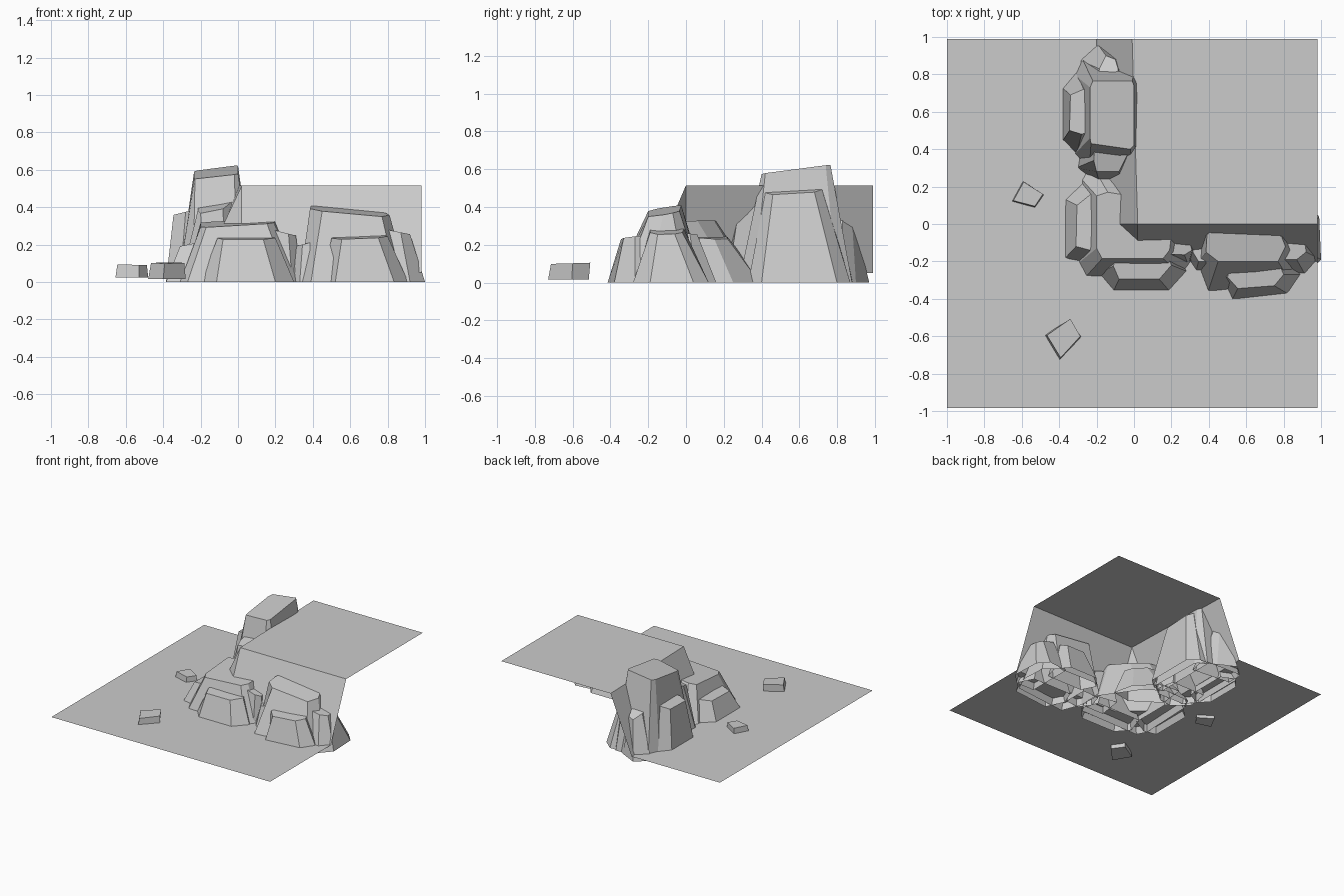
import bpy, bmesh

X0, X1, Y0, Y1 = -1.0, 0.98, -0.985, 0.99
LOW, HIGH = 0.05, 0.515


def finish(name, bm):
    me = bpy.data.meshes.new(name)
    bm.to_mesh(me)
    bm.free()
    ob = bpy.data.objects.new(name, me)
    bpy.context.collection.objects.link(ob)
    return ob


def rock(name, base, top, z, tilt=(0, 0), z0=0.0, closed=False):
    """Tapered block: base outline lofted to a tilted top; the underside is open unless closed."""
    bm = bmesh.new()
    cx = sum(p[0] for p in top) / len(top)
    cy = sum(p[1] for p in top) / len(top)
    lo = [bm.verts.new((x, y, z0)) for x, y in base]
    hi = [bm.verts.new((x, y, z + tilt[0] * (x - cx) + tilt[1] * (y - cy))) for x, y in top]
    n = len(base)
    for i in range(n):
        j = (i + 1) % n
        bm.faces.new((lo[i], lo[j], hi[j], hi[i]))
    bm.faces.new(hi)
    cap = bm.faces.new(lo[::-1])
    bmesh.ops.recalc_face_normals(bm, faces=bm.faces)
    if not closed:
        bm.faces.remove(cap)
    return finish(name, bm)


# Terrain: lower ground, sloped cliff walls with a cut corner, upper plateau
bm = bmesh.new()
low = lambda x, y: bm.verts.new((x, y, LOW))
high = lambda x, y: bm.verts.new((x, y, HIGH))
foot_l, foot_a, foot_b, foot_r = low(-0.2, Y1), low(-0.2, 0), low(0.02, -0.2), low(X1, -0.2)
top_l, top_c, top_r = high(-0.01, Y1), high(0.02, 0), high(X1, 0)
ground_sw = low(X0, Y0)
for f in ((ground_sw, foot_a, foot_l, low(X0, Y1)),
          (ground_sw, foot_b, foot_a),
          (ground_sw, low(X1, Y0), foot_r, foot_b),
          (foot_b, foot_r, top_r, top_c),
          (foot_a, foot_b, top_c),
          (foot_l, foot_a, top_c, top_l),
          (top_c, top_r, high(X1, Y1), top_l)):
    bm.faces.new(f)
finish("terrain", bm)

# Corner rock cluster
rock("corner_rock",
     [(-.31, -.22), (-.27, -.295), (.27, -.285), (.33, -.2), (.32, -.03), (.12, .26), (-.03, .35), (-.24, .34), (-.29, .25)],
     [(-.2, -.13), (-.17, -.185), (.155, -.185), (.19, -.14), (.2, -.06), (.09, .06), (-.02, .15), (-.14, .17), (-.2, .15)],
     .315, (.06, .08))
rock("corner_rock_front",
     [(-.2, -.27), (-.115, -.37), (.2, -.37), (.3, -.26), (.25, -.12), (-.15, -.12)],
     [(-.11, -.225), (-.08, -.295), (.135, -.295), (.2, -.22), (.17, -.15), (-.09, -.15)], .235, (0, .1))
rock("corner_rock_left",
     [(-.385, -.2), (-.28, -.22), (-.15, -.15), (-.15, .18), (-.26, .26), (-.385, .14)],
     [(-.31, -.12), (-.235, -.14), (-.19, -.1), (-.19, .1), (-.23, .16), (-.305, .1)], .205, (.2, 0))
rock("corner_rock_right",
     [(.12, -.22), (.29, -.22), (.335, -.15), (.33, -.05), (.15, -.02)],
     [(.16, -.16), (.27, -.165), (.31, -.14), (.3, -.1), (.17, -.07)], .265, (-.25, 0))
rock("corner_rock_back",
     [(-.12, .2), (.1, .05), (.26, .08), (.22, .25), (.07, .39), (-.1, .41)],
     [(-.06, .12), (.08, .03), (.15, .07), (.13, .15), (.05, .22), (-.05, .22)], .24, (-.1, -.1))

# Right rock cluster
rock("right_rock",
     [(.33, -.22), (.39, -.38), (.85, -.33), (.91, -.2), (.9, 0), (.8, .09), (.45, .1), (.34, 0)],
     [(.385, -.15), (.45, -.2), (.77, -.2), (.81, -.12), (.79, -.07), (.74, -.035), (.42, -.025), (.39, -.06)],
     .38, (-.09, .16))
rock("right_rock_front",
     [(.45, -.27), (.52, -.415), (.835, -.38), (.91, -.27), (.85, -.15), (.5, -.15)],
     [(.5, -.285), (.555, -.345), (.75, -.33), (.8, -.27), (.77, -.2), (.52, -.2)], .24, (.03, .12))
rock("right_rock_side",
     [(.75, -.28), (.92, -.28), (1.0, -.19), (.99, .04), (.92, .12), (.75, .1)],
     [(.78, -.19), (.87, -.19), (.92, -.15), (.91, -.06), (.87, -.02), (.78, -.01)], .268, (-.2, 0))
rock("right_rock_left",
     [(.27, -.17), (.33, -.26), (.45, -.25), (.45, -.05), (.3, -.06)],
     [(.315, -.15), (.345, -.2), (.42, -.2), (.42, -.1), (.32, -.11)], .205, (.25, 0))
rock("right_rock_back",
     [(.48, -.05), (.8, -.05), (.83, .06), (.75, .16), (.5, .16), (.42, .06)],
     [(.52, -.04), (.72, -.04), (.74, .02), (.7, .06), (.54, .06), (.5, .02)], .26, (0, -.12))

# Tall rock cluster
rock("tall_rock",
     [(-.32, .37), (-.24, .28), (.0, .28), (.09, .36), (.08, .8), (.02, .88), (-.28, .89), (-.32, .8)],
     [(-.235, .46), (-.23, .43), (-.02, .4), (.0, .42), (.0, .74), (-.01, .765), (-.22, .765), (-.235, .73)],
     .586, (.13, .13))
rock("tall_rock_front",
     [(-.31, .3), (-.18, .2), (-.07, .22), (.05, .33), (.02, .48), (-.28, .48)],
     [(-.215, .34), (-.2, .28), (-.08, .28), (-.03, .38), (-.04, .44), (-.21, .44)], .405, (.2, .3))
rock("tall_rock_left",
     [(-.385, .44), (-.31, .36), (-.2, .42), (-.2, .77), (-.31, .82), (-.385, .73)],
     [(-.345, .5), (-.28, .48), (-.22, .5), (-.22, .71), (-.27, .72), (-.34, .69)], .375, (.25, 0))
rock("tall_rock_back",
     [(-.3, .75), (-.3, .88), (-.2, .97), (-.06, .9), (.05, .83), (.03, .72)],
     [(-.19, .78), (-.185, .83), (-.15, .9), (-.1, .88), (-.085, .83), (-.09, .78)], .335, (0, -.5))
rock("tall_rock_right",
     [(.0, .33), (.08, .33), (.16, .4), (.16, .8), (.08, .87), (.0, .87)],
     [(-.03, .42), (.02, .42), (.06, .46), (.06, .68), (.02, .72), (-.03, .72)], .485, (-.3, .06))

# Loose boulders
rock("boulder_a",
     [(-.655, .12), (-.595, .23), (-.48, .155), (-.53, .085)],
     [(-.645, .125), (-.59, .225), (-.487, .16), (-.53, .095)], .092, (-.03, 0), .025, True)
rock("boulder_b",
     [(-.48, -.595), (-.345, -.515), (-.28, -.605), (-.4, -.73)],
     [(-.465, -.595), (-.34, -.507), (-.287, -.6), (-.392, -.715)], .102, (0, .03), .017, True)
